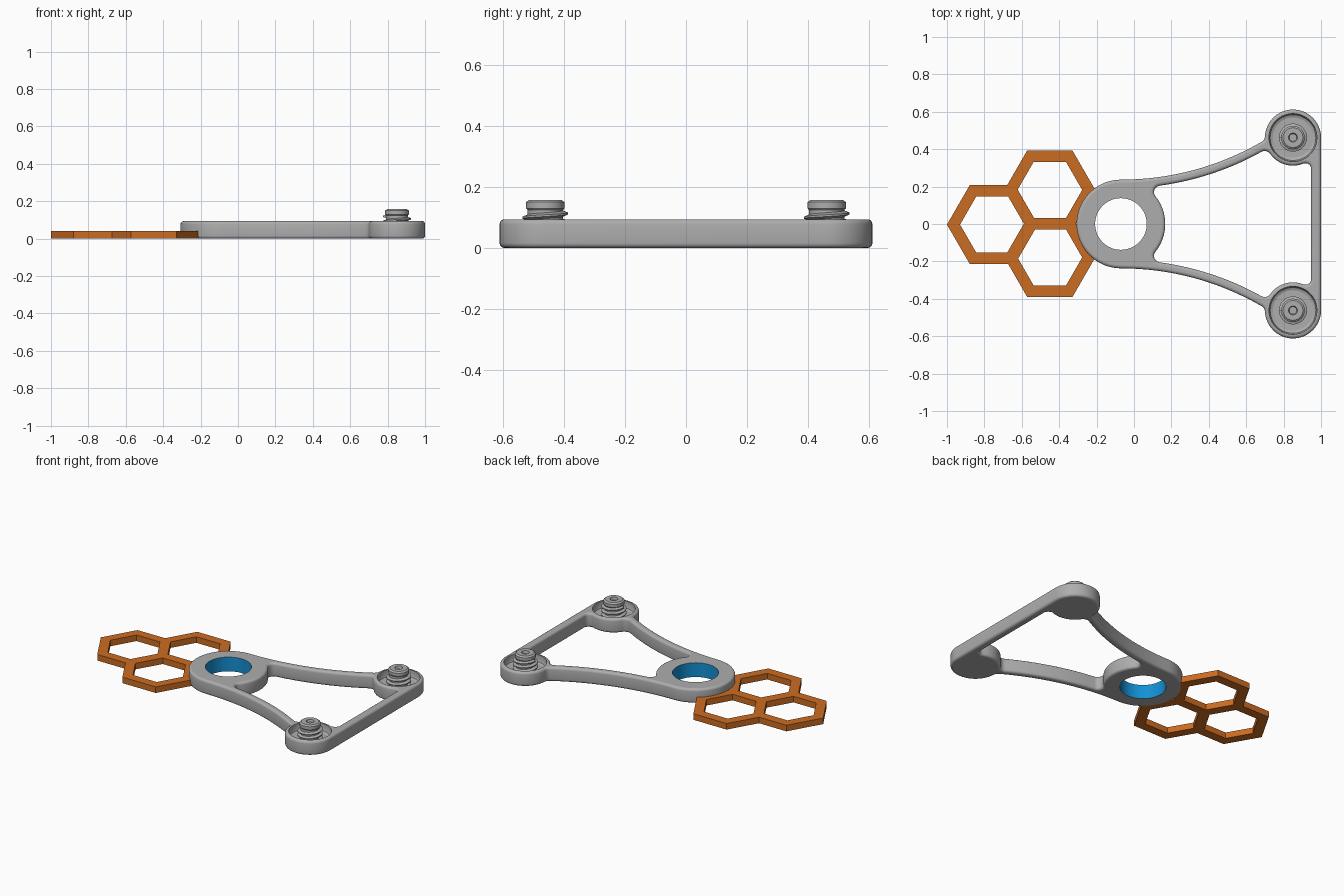
import bpy, bmesh, math
from mathutils import Vector as V

if "Cube" in bpy.data.objects:
    bpy.data.objects.remove(bpy.data.objects["Cube"])

def material(name, rgb):
    m = bpy.data.materials.new(name)
    m.diffuse_color = (*rgb, 1)
    m.use_nodes = True
    m.node_tree.nodes["Principled BSDF"].inputs["Base Color"].default_value = m.diffuse_color
    return m

GREY = material("grey", (0.42, 0.42, 0.42))
ORANGE = material("orange", (0.60, 0.15, 0.016))
BLUE = material("blue", (0.007, 0.28, 0.66))

def finish(bm, name, mats, angle=35):
    bmesh.ops.recalc_face_normals(bm, faces=bm.faces)
    me = bpy.data.meshes.new(name)
    bm.to_mesh(me)
    bm.free()
    for m in mats:
        me.materials.append(m)
    ob = bpy.data.objects.new(name, me)
    bpy.context.collection.objects.link(ob)
    if angle:
        bpy.ops.object.select_all(action='DESELECT')
        ob.select_set(True)
        bpy.context.view_layer.objects.active = ob
        bpy.ops.object.shade_smooth_by_angle(angle=math.radians(angle))
    return ob

# ---------- 2D outline helpers ----------
def ang(p, q):
    return math.atan2(q.y - p.y, q.x - p.x)

def arc(c, r, a0, a1, n):
    """Points on the shorter arc from a0 to a1."""
    d = (a1 - a0 + math.pi) % (2 * math.pi) - math.pi
    return [c + r * V((math.cos(a0 + d * i / n), math.sin(a0 + d * i / n))) for i in range(n + 1)]

def circle(c, r, n):
    return [c + r * V((math.cos(2 * math.pi * i / n), -math.sin(2 * math.pi * i / n))) for i in range(n)]

def meet(c1, r1, c2, r2, side):
    """Intersection of two circles, left (+1) or right (-1) of c1 -> c2."""
    d = (c2 - c1).length
    u = (c2 - c1) / d
    a = (r1 * r1 - r2 * r2 + d * d) / (2 * d)
    return c1 + u * a + V((-u.y, u.x)) * side * math.sqrt(r1 * r1 - a * a)

def mirrored(half):
    """Closed loop from its upper half, without doubled points."""
    out = []
    for p in half + [V((p.x, -p.y)) for p in reversed(half)]:
        if not out or (p - out[-1]).length > 1e-4:
            out.append(p)
    if (out[0] - out[-1]).length < 1e-4:
        out.pop()
    return out

def inset(pts, d):
    """Shift a clockwise loop by d to its right."""
    out = []
    for i, p in enumerate(pts):
        t = (p - pts[i - 1]).normalized() + (pts[(i + 1) % len(pts)] - p).normalized()
        t.normalize()
        out.append(p + d * V((t.y, -t.x)))
    return out

# ---------- frame outline ----------
H, RH = V((-0.07, 0)), 0.237          # hub
B, RB = V((0.85, 0.462)), 0.15        # boss
RA, W = 1.5, 0.046                    # arm curve and width
C = V((H.x, RH + RA))
BAR = 0.947                           # inner side of the cross bar
TOP = 0.094

f = 0.035
F = meet(B, RB + f, C, RA - f, 1)
outer = mirrored(arc(H, RH, math.pi, math.pi / 2, 20)
                 + arc(C, RA, -math.pi / 2, ang(C, F), 16)
                 + arc(F, f, ang(C, F), ang(F, B), 6)
                 + arc(B, RB, ang(B, F), 0, 24))
RI = RA + W
F1 = meet(H, RH + f, C, RI + f, -1)
F2 = meet(B, RB + f, C, RI + f, 1)
g = 0.03
F3 = V((BAR - g, B.y - math.sqrt((RB + g) ** 2 - (BAR - g - B.x) ** 2)))
inner = mirrored(arc(H, RH, 0, ang(H, F1), 10)
                 + arc(F1, f, ang(F1, H), ang(F1, C), 10)
                 + arc(C, RI, ang(C, F1), ang(C, F2), 14)
                 + arc(F2, f, ang(F2, C), ang(F2, B), 8)
                 + arc(B, RB, ang(B, F2), ang(B, F3), 10)
                 + arc(F3, g, ang(F3, B), 0, 8))

# ---------- frame: hub, arms, bosses and cross bar ----------
bm = bmesh.new()

def wall(pts, levels, mat=0):
    """Side faces through (inset, z) levels; returns bottom and top edge loops."""
    rings = [[bm.verts.new((p.x, p.y, z)) for p in inset(pts, d)] for d, z in levels]
    n = len(pts)
    for lo, hi in zip(rings, rings[1:]):
        for i in range(n):
            j = (i + 1) % n
            bm.faces.new((lo[i], lo[j], hi[j], hi[i])).material_index = mat
    ends = []
    for r in (rings[0], rings[-1]):
        es = [bm.edges.get((r[i], r[(i + 1) % n])) for i in range(n)]
        for e in es:
            e.smooth = False
        ends.append(es)
    return rings[0], ends[0], ends[1]

def rounded(sign, b=0.016, steps=4):
    q = [(b * (1 - math.sin(t)), b * (1 - math.cos(t)))
         for t in (math.pi / 2 * i / steps for i in range(steps + 1))]
    return [(sign * d, z) for d, z in q] + [(sign * d, TOP - z) for d, z in reversed(q)]

bottom, top = [], []
for pts, levels, mat in ((outer, rounded(1), 0), (inner, rounded(-1), 0),
                         (circle(H, 0.138, 64), [(0, 0), (0, TOP)], 1)):
    _, lo, hi = wall(pts, levels, mat)
    bottom += lo
    top += hi
# Round recess in each boss
for s in (1, -1):
    ring, _, hi = wall(circle(V((B.x, s * B.y)), 0.128, 48),
                       [(0.02, 0.045), (0.006, 0.051), (0, 0.065), (0, TOP)])
    bm.faces.new(ring)
    top += hi
for cap in (bottom, top):
    bmesh.ops.triangle_fill(bm, edges=cap, use_beauty=True)
finish(bm, "frame", [GREY, BLUE])

# ---------- threaded studs ----------
def stud(name, cx, cy, n=32):
    bm = bmesh.new()
    prof = [(0.058, 0.04), (0.058, 0.124), (0.063, 0.13), (0.063, 0.15), (0.053, 0.158),
            (0.024, 0.158), (0.02, 0.142)]
    rings = [[bm.verts.new((cx + r * math.cos(2 * math.pi * i / n),
                            cy + r * math.sin(2 * math.pi * i / n), z)) for i in range(n)]
             for r, z in prof]
    for a, b in zip(rings, rings[1:]):
        for i in range(n):
            j = (i + 1) % n
            bm.faces.new((a[i], a[j], b[j], b[i]))
    bm.faces.new(rings[0])
    bm.faces.new(rings[-1])
    # Helical thread ridge
    turns, pitch, prev = 2.5, 0.027, None
    for k in range(int(turns * n) + 1):
        t = 2 * math.pi * k / n
        z = 0.052 + pitch * k / n
        sec = [bm.verts.new((cx + r * math.cos(t), cy + r * math.sin(t), z + dz))
               for r, dz in ((0.055, -0.011), (0.075, -0.003), (0.075, 0.003), (0.055, 0.011))]
        if prev:
            for i in range(4):
                j = (i + 1) % 4
                bm.faces.new((prev[i], prev[j], sec[j], sec[i]))
        else:
            bm.faces.new(sec)
        prev = sec
    bm.faces.new(prev)
    finish(bm, name, [GREY], 30)

stud("stud_back", B.x, B.y)
stud("stud_front", B.x, -B.y)

# ---------- honeycomb handle: three hexagonal rings ----------
def hex_ring(name, cx, cy, ro=0.243, ri=0.173, z0=0.001, z1=0.041):
    bm = bmesh.new()
    rings = [[bm.verts.new((cx + r * math.cos(math.pi / 3 * i),
                            cy + r * math.sin(math.pi / 3 * i), z)) for i in range(6)]
             for r, z in ((ro, z0), (ro, z1), (ri, z1), (ri, z0))]
    for k in range(4):
        a, b = rings[k], rings[(k + 1) % 4]
        for i in range(6):
            j = (i + 1) % 6
            bm.faces.new((a[i], a[j], b[j], b[i]))
    finish(bm, name, [ORANGE], 0)

hex_ring("honeycomb_left", -0.757, -0.003)
hex_ring("honeycomb_back", -0.45, 0.182)
hex_ring("honeycomb_front", -0.45, -0.179)
